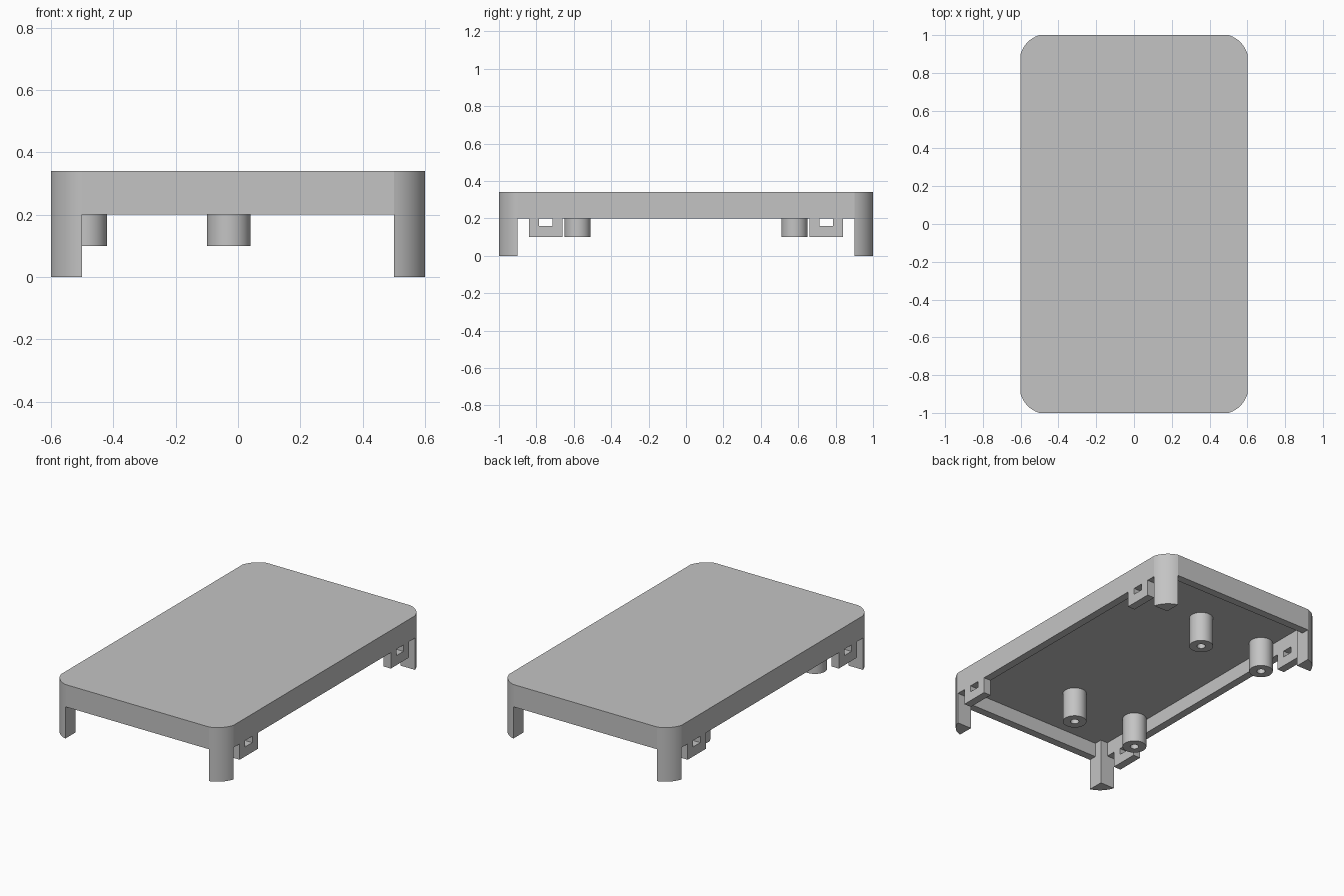
import bpy
import bmesh
from math import atan2, cos, sin, pi
from mathutils import Matrix, Vector

if "Cube" in bpy.data.objects:
    bpy.data.objects.remove(bpy.data.objects["Cube"])

HALF_X, HALF_Y, HEIGHT = 0.6, 1.0, 0.34
RIM_BOTTOM, ROOF_BOTTOM = 0.2, 0.29
WALL, CORNER = 0.05, 0.1

grey = bpy.data.materials.new("plain_grey")
grey.use_nodes = True
grey.diffuse_color = (0.55, 0.55, 0.55, 1)
grey.node_tree.nodes["Principled BSDF"].inputs["Base Color"].default_value = grey.diffuse_color


def make_object(name, bm):
    bmesh.ops.recalc_face_normals(bm, faces=bm.faces)
    mesh = bpy.data.meshes.new(name)
    bm.to_mesh(mesh)
    bm.free()
    mesh.materials.append(grey)
    obj = bpy.data.objects.new(name, mesh)
    bpy.context.collection.objects.link(obj)
    return obj


def extrude_profile(name, points, offset):
    bm = bmesh.new()
    face = bm.faces.new([bm.verts.new(p) for p in points])
    result = bmesh.ops.extrude_face_region(bm, geom=[face], use_keep_orig=True)
    moved = [v for v in result["geom"] if isinstance(v, bmesh.types.BMVert)]
    bmesh.ops.translate(bm, verts=moved, vec=offset)
    return make_object(name, bm)


def box(name, half_x, half_y, z0, z1):
    bm = bmesh.new()
    bmesh.ops.create_cube(bm, size=1, matrix=Matrix.Translation((0, 0, (z0 + z1) / 2))
                          @ Matrix.Diagonal((2 * half_x, 2 * half_y, z1 - z0, 1)))
    return make_object(name, bm)


def activate(obj):
    bpy.ops.object.select_all(action='DESELECT')
    obj.select_set(True)
    bpy.context.view_layer.objects.active = obj


def smooth(obj):
    activate(obj)
    bpy.ops.object.shade_smooth_by_angle(angle=0.3)


# Lid outline: shallow corner arcs meeting the straight sides at a slight kink
inset = 0.14
arc_x, arc_y = HALF_X - inset, HALF_Y - inset
radius = Vector((inset, inset - CORNER)).length
start = atan2(inset - CORNER, inset)
arc = [start + (pi / 2 - 2 * start) * i / 12 for i in range(13)]
quarter = [(arc_x + radius * cos(a), arc_y + radius * sin(a)) for a in arc]
outline = quarter + [(-x, y) for x, y in reversed(quarter)]
outline += [(-x, -y) for x, y in quarter] + [(x, -y) for x, y in reversed(quarter)]
lid = extrude_profile("lid_with_corner_legs", [(x, y, 0) for x, y in outline], (0, 0, HEIGHT))

# Hollow underside, leaving rim walls and four square-backed legs
leg_x, leg_y = HALF_X - CORNER, HALF_Y - CORNER
cuts = [(leg_x, 2, RIM_BOTTOM), (2, leg_y, RIM_BOTTOM),
        (leg_x, HALF_Y - WALL, ROOF_BOTTOM), (HALF_X - WALL, leg_y, ROOF_BOTTOM)]
for half_x, half_y, top in cuts:
    cutter = box("cutter", half_x, half_y, -0.2, top)
    cutter.hide_render = True
    mod = lid.modifiers.new("hollow", 'BOOLEAN')
    mod.operation = 'DIFFERENCE'
    mod.solver = 'EXACT'
    mod.object = cutter
    activate(lid)
    bpy.ops.object.modifier_apply(modifier=mod.name)
    bpy.data.objects.remove(cutter)
smooth(lid)

# Snap tabs: U-shaped plates hanging from the long walls
tab = [(0.66, RIM_BOTTOM), (0.66, 0.1), (0.84, 0.1), (0.84, RIM_BOTTOM),
       (0.785, RIM_BOTTOM), (0.785, 0.16), (0.715, 0.16), (0.715, RIM_BOTTOM)]
for side, sx in (("left", 1), ("right", -1)):
    for end, sy in (("back", 1), ("front", -1)):
        extrude_profile(f"{end}_{side}_tab", [(sx * HALF_X, sy * y, z) for y, z in tab],
                        (-sx * WALL, 0, 0))

# Hollow screw posts under the roof
for x in (-0.03, -0.49):
    for y in (-0.58, 0.58):
        bm = bmesh.new()
        ring = [(0.025, 0.1), (0.07, 0.1), (0.07, ROOF_BOTTOM), (0.025, ROOF_BOTTOM)]
        verts = [bm.verts.new((x + r, y, z)) for r, z in ring]
        edges = [bm.edges.new((verts[i - 1], verts[i])) for i in range(4)]
        bmesh.ops.spin(bm, geom=verts + edges, cent=(x, y, 0), axis=(0, 0, 1),
                       angle=2 * pi, steps=32)
        bmesh.ops.remove_doubles(bm, verts=bm.verts, dist=0.0005)
        smooth(make_object("screw_post", bm))
